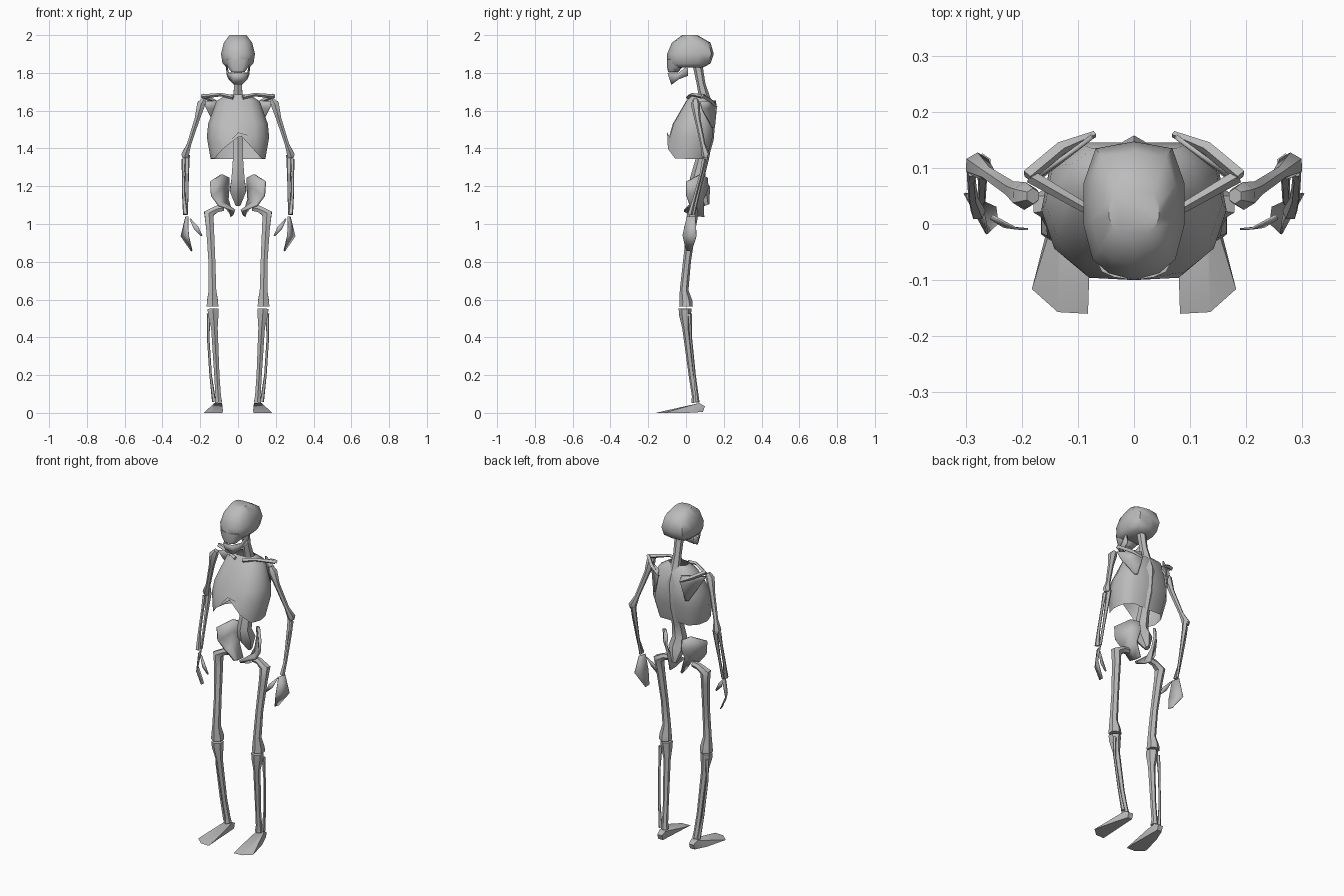
import bpy, bmesh, math
from mathutils import Vector

old = bpy.data.objects.get("Cube")
if old:
    bpy.data.objects.remove(old, do_unlink=True)

bone = bpy.data.materials.new("bone grey")
bone.use_nodes = True
grey = (0.5, 0.5, 0.5, 1)
bone.diffuse_color = grey
bone.node_tree.nodes["Principled BSDF"].inputs["Base Color"].default_value = grey


def build(name, verts, faces, pair=False, thick=0, hull=False):
    """Make a mesh object, or a left and right pair of them."""
    sides = (("left_", 1), ("right_", -1)) if pair else (("", 1),)
    for prefix, sign in sides:
        bm = bmesh.new()
        vs = [bm.verts.new((sign * v[0], v[1], v[2])) for v in verts]
        for face in faces:
            bm.faces.new([vs[i] for i in face])
        if hull:
            result = bmesh.ops.convex_hull(bm, input=vs)
            loose = [v for v in bm.verts if not v.link_faces]
            bmesh.ops.delete(bm, geom=loose, context='VERTS')
        bmesh.ops.recalc_face_normals(bm, faces=bm.faces)
        mesh = bpy.data.meshes.new(prefix + name)
        bm.to_mesh(mesh)
        bm.free()
        mesh.materials.append(bone)
        mesh.shade_smooth()
        mesh.set_sharp_from_angle(angle=math.radians(50))
        obj = bpy.data.objects.new(prefix + name, mesh)
        bpy.context.collection.objects.link(obj)
        if thick:
            mod = obj.modifiers.new("thickness", 'SOLIDIFY')
            mod.thickness = thick
            mod.offset = 0


def ring_faces(rings, n, caps):
    faces = [(r * n + i, r * n + (i + 1) % n, (r + 1) * n + (i + 1) % n, (r + 1) * n + i)
             for r in range(rings - 1) for i in range(n)]
    if caps:
        faces += [tuple(range(n)), tuple(range((rings - 1) * n, rings * n))]
    return faces


def tube(name, stations, sides=6, pair=True):
    """Sweep a polygon along x, y, z, radius stations."""
    points = [Vector(s[:3]) for s in stations]
    verts = []
    for k, s in enumerate(stations):
        along = (points[min(k + 1, len(points) - 1)] - points[max(k - 1, 0)]).normalized()
        a = Vector((0, 1, 0)).cross(along).normalized()
        b = along.cross(a)
        for i in range(sides):
            t = math.tau * i / sides
            verts.append(points[k] + s[3] * (b * math.cos(t) + a * math.sin(t)))
    build(name, verts, ring_faces(len(stations), sides, True), pair)


def shell(name, levels, half, caps, arch=0):
    """Stack z, half width, front y, back y levels of a symmetric outline."""
    outline = half + [(-x, y) for x, y in reversed(half[1:-1])]
    verts = []
    for k, (z, w, front, back) in enumerate(levels):
        for fx, fy in outline:
            x, y = fx * w, front + fy * (back - front)
            rise = max(0, arch - 1.1 * abs(x)) if k == len(levels) - 1 and y < 0 else 0
            verts.append((x, y, z + rise))
    build(name, verts, ring_faces(len(levels), len(outline), caps))


def sheet(name, rows, thick, pair=True):
    """Join rows of points into a thin sheet."""
    n = len(rows[0])
    faces = [(r * n + i, r * n + i + 1, r * n + n + i + 1, r * n + n + i)
             for r in range(len(rows) - 1) for i in range(n - 1)]
    build(name, [p for row in rows for p in row], faces, pair, thick)


# Skull and face
skull_outline = [(0, 0), (.5, .05), (.82, .15), (1, .4), (1, .7), (.76, .95), (0, 1)]
shell("cranium", [(2, .045, -.02, .06), (1.96, .075, -.075, .13), (1.9, .09, -.1, .147),
                  (1.85, .082, -.1, .13), (1.828, .06, -.07, .09)], skull_outline, True)
shell("upper_jaw", [(1.87, .07, -.1, 0), (1.83, .055, -.1, -.02), (1.805, .035, -.095, -.04)],
      skull_outline, True)

# Lower jaw
jaw = [[(.062, .01, 1.84), (.055, .01, 1.785)], [(.052, -.04, 1.8), (.045, -.04, 1.765)],
       [(.028, -.095, 1.8), (.022, -.075, 1.74)]]
sheet("lower_jaw", jaw + [[(-x, y, z) for x, y, z in row] for row in reversed(jaw)], .008, False)

# Spine and sacrum
spine = [(.06, 1.85, .026), (.08, 1.74, .023), (.1, 1.66, .03), (.125, 1.58, .033),
         (.115, 1.45, .032), (.08, 1.33, .032), (.06, 1.24, .04), (.08, 1.18, .05), (.11, 1.1, .015)]
tube("spine", [(0, y, z, r) for y, z, r in spine], pair=False)

# Ribcage, open above and below with an arched front edge
shell("ribcage", [(1.685, .06, .03, .1), (1.65, .115, 0, .135), (1.53, .158, -.07, .145),
                  (1.46, .165, -.09, .14), (1.345, .145, -.1, .11)],
      [(0, 0), (.55, .02), (.86, .2), (1, .5), (.92, .8), (.65, 1), (0, 1)], False, .14)

# Shoulder girdle
tube("collarbone", [(.025, .01, 1.67, .012), (.09, .03, 1.685, .009), (.185, .085, 1.675, .012)], 4)
sheet("shoulder_blade", [[(.075, .155, 1.655), (.185, .075, 1.65)],
                         [(.075, .16, 1.61), (.165, .085, 1.61)],
                         [(.1, .15, 1.51), (.115, .14, 1.51)]], .008)
tube("shoulder_ridge", [(.07, .16, 1.62, .006), (.13, .135, 1.65, .012), (.19, .085, 1.68, .012)], 4)

# Arms
tube("upper_arm", [(.18, .05, 1.66, .014), (.195, .05, 1.635, .025), (.215, .06, 1.56, .016),
                   (.26, .09, 1.42, .013), (.28, .105, 1.365, .023), (.28, .105, 1.35, .016)])
tube("ulna", [(.27, .11, 1.365, .016), (.27, .1, 1.31, .013), (.27, .07, 1.18, .008),
              (.272, .04, 1.05, .008)], 5)
tube("radius", [(.287, .095, 1.345, .012), (.29, .08, 1.27, .008), (.287, .045, 1.14, .009),
                (.278, .02, 1.05, .014)], 5)

# Hands
sheet("hand", [[(.265, .005, 1.04), (.277, .05, 1.04)],
               [(.262, -.018, .94), (.302, .055, .935)],
               [(.243, 0, .86), (.247, .03, .855)]], .004)
sheet("thumb", [[(.252, .015, 1.03), (.256, .01, 1.025)],
                [(.21, -.008, .985), (.232, -.005, .97)],
                [(.189, -.009, .94), (.195, -.009, .935)]], .004)

# Hip bones
sheet("hip_bone", [[(.05, .11, 1.245), (.085, .075, 1.262), (.143, .005, 1.225)],
                   [(.05, .115, 1.19), (.09, .075, 1.19), (.138, .005, 1.15)],
                   [(.055, .09, 1.13), (.08, .055, 1.115), (.1, .02, 1.1)],
                   [(.035, .095, 1.04), (.03, .05, 1.045), (.018, -.01, 1.07)]], .014)

# Legs
tube("thigh_bone", [(.075, .04, 1.085, .018), (.11, .04, 1.08, .02), (.155, .035, 1.055, .03),
                    (.148, .028, .98, .024), (.138, .005, .8, .021), (.135, -.01, .65, .023),
                    (.135, 0, .59, .034), (.135, 0, .562, .036)])
tube("shin_bone", [(.132, -.005, .552, .034), (.131, -.005, .52, .032), (.125, 0, .45, .02),
                   (.112, .03, .2, .016), (.105, .048, .09, .017), (.103, .05, .055, .022)])
tube("calf_bone", [(.155, .02, .525, .011), (.158, .025, .4, .007), (.145, .045, .2, .007),
                   (.127, .06, .06, .011)], 5)

# Feet
foot = [(.082, -.16, 0), (.136, -.157, 0), (.182, -.116, 0), (.08, -.098, .012), (.15, .01, 0),
        (.09, .09, .005), (.12, .09, .005), (.09, .1, .035), (.12, .1, .035),
        (.085, .07, .052), (.125, .07, .052), (.135, .03, .042), (.082, .01, .038)]
build("foot", foot, [], True, hull=True)
